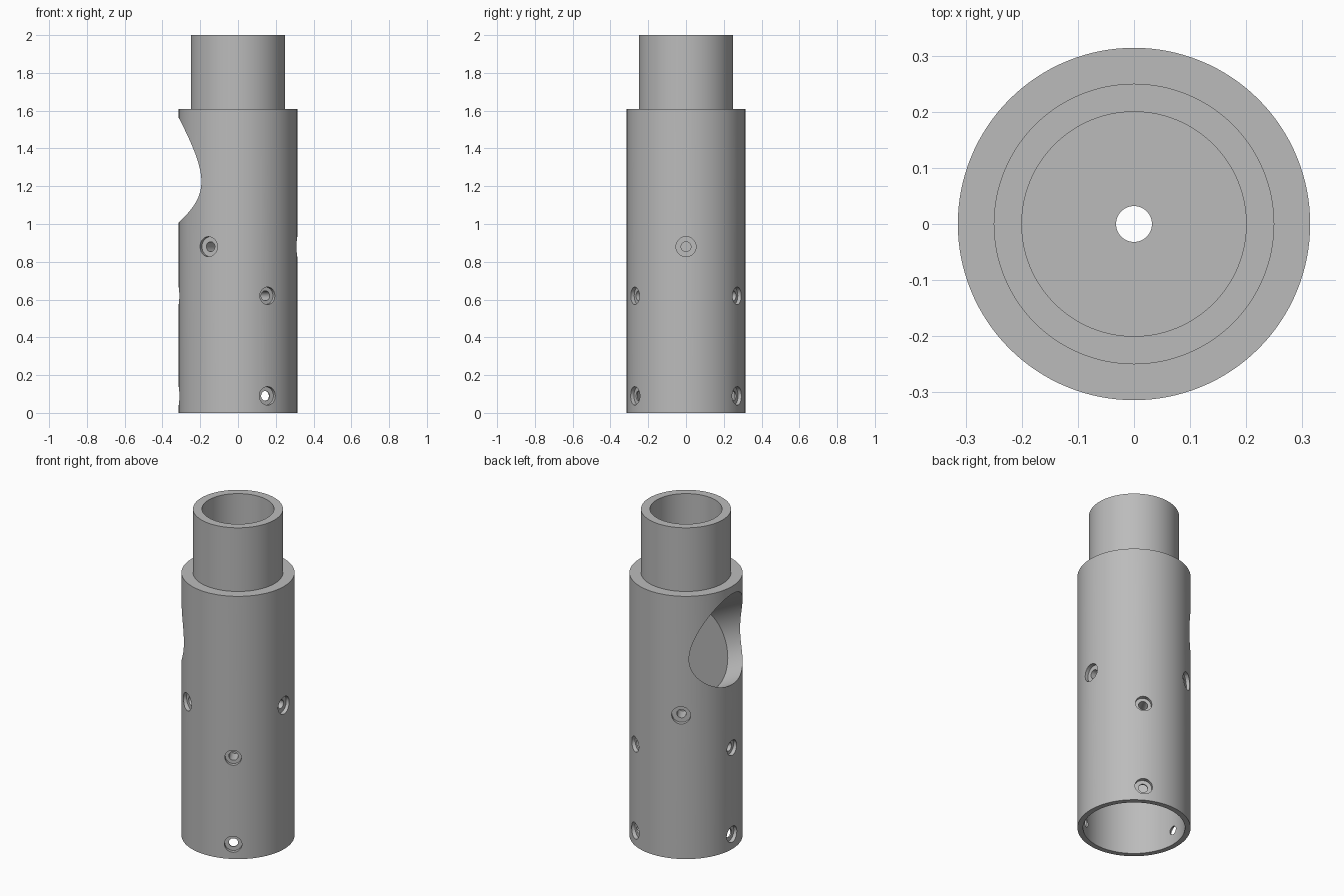
import bpy, bmesh, math
from mathutils import Vector

cube = bpy.data.objects.get("Cube")
if cube:
    bpy.data.objects.remove(cube, do_unlink=True)

grey = bpy.data.materials.new("plain_grey")
grey.use_nodes = True
grey.diffuse_color = (0.5, 0.5, 0.5, 1)
grey.node_tree.nodes["Principled BSDF"].inputs["Base Color"].default_value = (0.5, 0.5, 0.5, 1)


def lathe(name, profile, sides, closed=False):
    """Revolve (radius, height) points about the local z axis."""
    bm = bmesh.new()
    rings = []
    for r, z in profile:
        angles = [math.tau * i / sides for i in range(sides)]
        rings.append([bm.verts.new((r * math.cos(a), r * math.sin(a), z)) for a in angles])
    pairs = list(zip(rings, rings[1:]))
    if closed:
        pairs.append((rings[-1], rings[0]))
    for low, high in pairs:
        for i in range(sides):
            j = (i + 1) % sides
            bm.faces.new((low[i], low[j], high[j], high[i]))
    bmesh.ops.remove_doubles(bm, verts=bm.verts, dist=1e-5)
    bmesh.ops.recalc_face_normals(bm, faces=bm.faces)
    mesh = bpy.data.meshes.new(name)
    bm.to_mesh(mesh)
    bm.free()
    mesh.materials.append(grey)
    obj = bpy.data.objects.new(name, mesh)
    bpy.context.collection.objects.link(obj)
    return obj


def aim(obj, origin, direction):
    """Place a cutter so its local z axis follows the direction."""
    obj.location = origin
    obj.rotation_euler = Vector(direction).to_track_quat("Z", "Y").to_euler()
    obj.hide_render = True
    return obj


# Stepped body: lower socket, solid core with a narrow wire channel, upper cup
R, NECK, CUP, SOCKET, WIRE = 0.314, 0.25, 0.2, 0.283, 0.032
SHOULDER, CUP_FLOOR, SOCKET_TOP = 1.61, 1.6, 0.45
body = lathe("stepped_tube_body", [
    (SOCKET, 0), (R, 0), (R, SHOULDER), (NECK, SHOULDER), (NECK, 2), (CUP, 2),
    (CUP, CUP_FLOOR), (WIRE, CUP_FLOOR), (WIRE, SOCKET_TOP), (SOCKET, SOCKET_TOP)], 128, True)

cutters = []

# Round slanted pocket with a flat floor
tilt = math.radians(27)
pocket = lathe("pocket_cutter", [(0, 0), (0.247, 0), (0.247, 0.9), (0, 0.9)], 96)
cutters.append(aim(pocket, (-0.077, 0, 1.165), (-math.cos(tilt), 0, math.sin(tilt))))

# Counterbored screw holes, three per row
for z, start, head in ((0.88, 0, 0.053), (0.62, 60, 0.046), (0.09, 60, 0.049)):
    for k in range(3):
        a = math.radians(start + 120 * k)
        out = Vector((math.cos(a), math.sin(a), 0))
        hole = lathe("screw_hole_cutter", [
            (0, 0.2), (0.026, 0.2), (0.026, R - 0.024), (head, R - 0.024),
            (head, 0.4), (0, 0.4)], 32)
        cutters.append(aim(hole, (0, 0, z), out))

# Cut the body and discard the cutters
bpy.context.view_layer.objects.active = body
body.select_set(True)
for cutter in cutters:
    mod = body.modifiers.new("cut", "BOOLEAN")
    mod.operation = "DIFFERENCE"
    mod.solver = "EXACT"
    mod.object = cutter
    bpy.ops.object.modifier_apply(modifier=mod.name)
for cutter in cutters:
    bpy.data.objects.remove(cutter, do_unlink=True)

bpy.ops.object.shade_smooth_by_angle(angle=math.radians(30))
